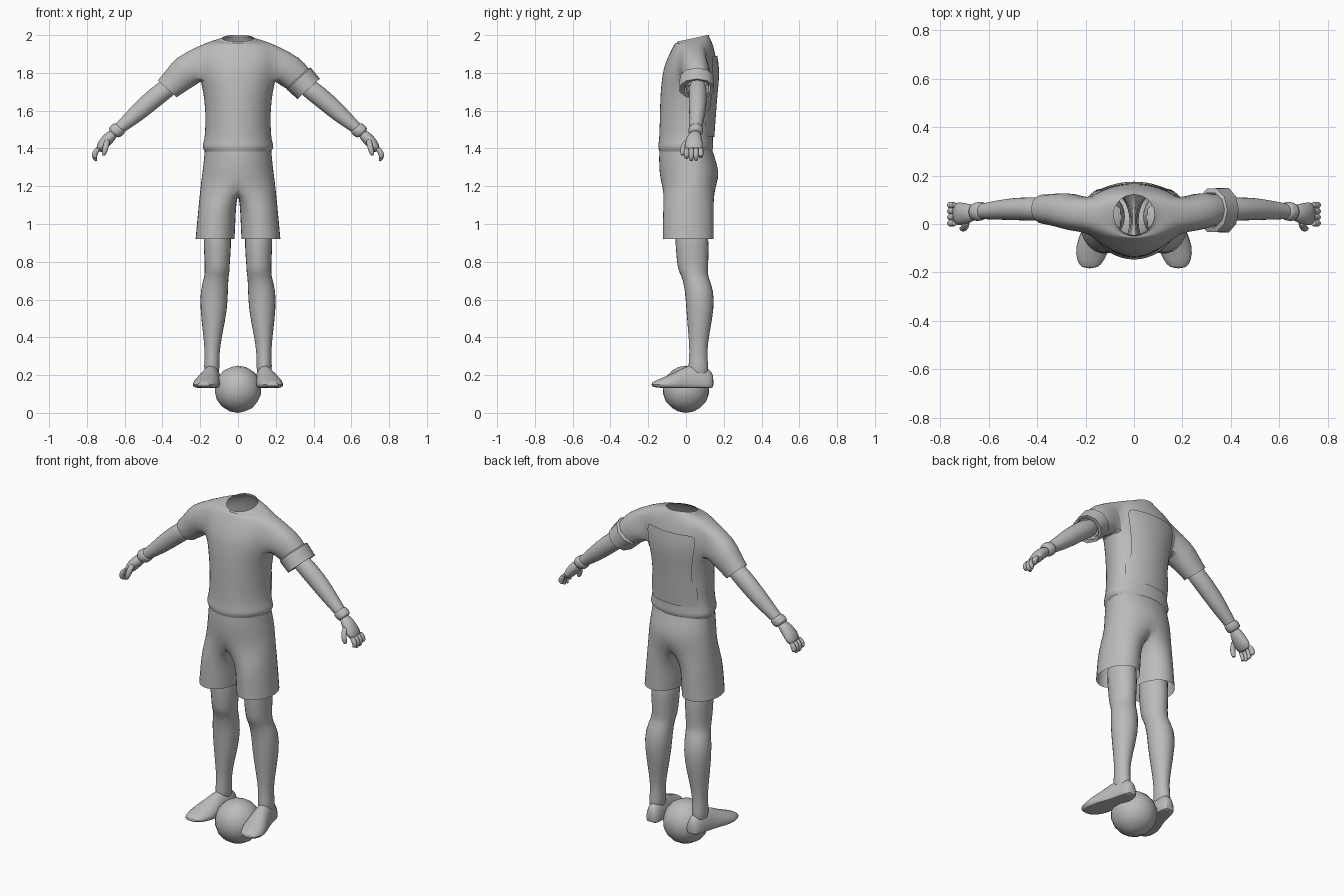
import bpy, bmesh
from math import sin, cos, pi, atan2, radians
from mathutils import Vector

if "Cube" in bpy.data.objects:
    bpy.data.objects.remove(bpy.data.objects["Cube"])

grey = bpy.data.materials.new("plain_grey")
grey.use_nodes = True
grey.diffuse_color = (0.5, 0.5, 0.5, 1)
grey.node_tree.nodes["Principled BSDF"].inputs["Base Color"].default_value = (0.5, 0.5, 0.5, 1)


def finish(name, bm, mirror=False, subdiv=1, angle=50):
    """Turn a bmesh into a smooth-shaded object."""
    bmesh.ops.recalc_face_normals(bm, faces=bm.faces)
    mesh = bpy.data.meshes.new(name)
    bm.to_mesh(mesh)
    bm.free()
    mesh.materials.append(grey)
    ob = bpy.data.objects.new(name, mesh)
    bpy.context.collection.objects.link(ob)
    if mirror:
        mod = ob.modifiers.new("Mirror", "MIRROR")
        mod.merge_threshold = 0.002
    if subdiv:
        mod = ob.modifiers.new("Subdivision", "SUBSURF")
        mod.levels = mod.render_levels = subdiv
    bpy.ops.object.select_all(action="DESELECT")
    ob.select_set(True)
    bpy.context.view_layer.objects.active = ob
    bpy.ops.object.shade_smooth_by_angle(angle=radians(angle))
    return ob


def skin(bm, loops, closed=True):
    """Join successive vertex loops with quads."""
    for a, b in zip(loops, loops[1:]):
        n = len(a)
        for i in range(n if closed else n - 1):
            j = (i + 1) % n
            bm.faces.new((a[i], a[j], b[j], b[i]))


def loft(name, rings, n=12, caps=True, floor=None, **opts):
    """Loft elliptical rings, each given as centre and two half-axis vectors."""
    bm = bmesh.new()
    loops = []
    for c, u, v in rings:
        pts = [Vector(c) + Vector(u) * cos(2 * pi * i / n) + Vector(v) * sin(2 * pi * i / n)
               for i in range(n)]
        if floor is not None:
            for p in pts:
                p.z = max(p.z, floor)
        loops.append([bm.verts.new(p) for p in pts])
    skin(bm, loops)
    if caps:
        bm.faces.new(loops[0])
        bm.faces.new(loops[-1])
    return finish(name, bm, **opts)


ARM_U = Vector((0.74, 0, 0.67))     # across the arm, upward and outward
CY = 0.04                           # depth of the widest line of the body


def arm_rings(rows, side=1):
    """Rows of x, z, thickness, y, depth along the arm."""
    return [((side * x, y, z), (side * r * ARM_U.x, 0, r * ARM_U.z), (0, d, 0))
            for x, z, r, y, d in rows]


def oval(x, front, back, t):
    s = sin(t)
    return x * cos(t), CY + s * ((back - CY) if s > 0 else (CY - front))


# Shirt body: height, half width, front, back, forward dip
body = [(1.385, .178, -.143, .138, 0), (1.405, .191, -.15, .146, 0), (1.425, .187, -.148, .145, 0),
        (1.46, .175, -.142, .142, 0), (1.6, .173, -.14, .152, 0), (1.7, .185, -.136, .16, 0),
        (1.76, .2, -.13, .167, 0), (1.83, .217, -.12, .168, 0), (1.89, .222, -.094, .158, 0),
        (1.945, .205, -.066, .145, 0), (1.97, .14, -.058, .13, .012),
        (1.975, .098, -.05, .12, .02), (1.984, .085, -.046, .122, .018)]
N = 24
bm = bmesh.new()
loops = []
for z, rx, f, b, dip in body:
    loop = []
    for i in range(N):
        x, y = oval(rx, f, b, 2 * pi * i / N)
        loop.append(bm.verts.new((x, y, z + dip * sin(2 * pi * i / N))))
    loops.append(loop)
skin(bm, loops)

# Back panel: a thin copy of the rear faces
panel = bm.copy()
bmesh.ops.delete(panel, context="FACES", geom=[
    f for f in panel.faces
    if not (f.calc_center_median().y > .1 and 1.5 < f.calc_center_median().z < 1.87
            and abs(f.calc_center_median().x) < .14)])
for v in panel.verts:
    v.co.y += .009
finish("back_panel", panel)

# Sleeves: open the shoulder sides and extrude the rims outward
sleeve = [(.265, 1.815, .097, .052, .085), (.315, 1.768, .08, .058, .073), (.374, 1.715, .069, .062, .065)]
for side in (1, -1):
    hole = [f for f in bm.faces if 1.76 < f.calc_center_median().z < 1.93
            and side * f.calc_center_median().x > .18 and abs(f.calc_center_median().y - CY) < .09]
    rim_verts = {v for f in hole for v in f.verts}
    bmesh.ops.delete(bm, geom=hole, context="FACES")
    rim = [e for e in bm.edges if e.is_boundary and set(e.verts) <= rim_verts]
    mid = Vector((0, CY, 1.852))
    angle = {v: atan2((v.co.y - mid.y) / .07, (v.co.z - mid.z) / .09) for e in rim for v in e.verts}
    for c, u, w in arm_rings(sleeve, side):
        nxt = {v: bm.verts.new(Vector(c) + Vector(u) * cos(a) + Vector(w) * sin(a))
               for v, a in angle.items()}
        new_rim = []
        for e in rim:
            p, q = e.verts
            bm.faces.new((p, q, nxt[q], nxt[p]))
            new_rim.append(bm.edges.get((nxt[p], nxt[q])))
        angle = {nxt[v]: a for v, a in angle.items()}
        rim = new_rim
finish("shirt", bm)

# Armband on the left sleeve
loft("armband", arm_rings([(.318, 1.775, .076, .058, .074), (.322, 1.77, .086, .057, .094),
                           (.374, 1.715, .08, .057, .096), (.372, 1.717, .066, .06, .07)]),
     n=10, caps=False, subdiv=0)

# Shorts: half hips that close under the crotch into one leg, then mirrored
bm = bmesh.new()
hips = [(1.41, .176, -.14, .135), (1.36, .18, -.145, .15), (1.28, .189, -.143, .178),
        (1.2, .2, -.132, .165)]
loops = []
for z, rx, f, b in hips:
    loop = []
    for i in range(13):
        x, y = oval(rx, f, b, pi * (i / 12 - .5))
        loop.append(bm.verts.new((max(x, 0), y, z)))
    loops.append(loop)
skin(bm, loops, closed=False)
crotch = [bm.verts.new((0, y, 1.165)) for y in (.1, .02, -.07)]
legs = [loops[-1] + crotch]
for z, x0, x1, f, b in [(1.1, .008, .21, -.125, .15), (1.0, .012, .22, -.125, .15),
                        (.92, .016, .227, -.126, .15)]:
    legs.append([bm.verts.new(((x0 + x1) / 2 + (x1 - x0) / 2 * cos(t),
                               (f + b) / 2 + (b - f) / 2 * sin(t), z))
                 for t in (2 * pi * i / 16 - .75 * pi for i in range(16))])
skin(bm, legs)
finish("shorts", bm, mirror=True)

# Legs: height, inner, outer, front, back
leg = [(1.05, .03, .19, -.07, .12), (.86, .034, .184, -.057, .125), (.78, .042, .178, -.05, .12),
       (.745, .042, .18, -.04, .12), (.72, .048, .18, -.024, .12), (.65, .05, .203, -.008, .15),
       (.55, .053, .203, -.002, .152), (.42, .08, .187, .01, .126), (.32, .098, .176, .018, .112),
       (.25, .095, .182, .01, .12), (.18, .1, .18, .01, .125)]
loft("leg", [(((a + b) / 2, (f + k) / 2, z), ((b - a) / 2, 0, 0), (0, (k - f) / 2, 0))
             for z, a, b, f, k in leg], mirror=True)

# Feet: depth, centre, half width, top height
foot = [(.147, .13, .025, .2), (.125, .132, .045, .24), (.05, .138, .052, .27), (-.02, .153, .062, .24),
        (-.09, .168, .078, .202), (-.15, .18, .06, .178), (-.185, .183, .035, .16)]
loft("foot", [((x, y, .15), (w, 0, 0), (0, 0, top - .15)) for y, x, w, top in foot],
     floor=.132, mirror=True)

# Arms, wristbands and hands
loft("arm", arm_rings([(.33, 1.755, .056, .062, .052), (.43, 1.678, .054, .062, .05),
                       (.5, 1.617, .052, .062, .048), (.56, 1.563, .044, .058, .042),
                       (.62, 1.513, .033, .053, .034), (.66, 1.48, .03, .05, .032)]), mirror=True)
loft("wristband", arm_rings([(.622, 1.513, .032, .053, .034), (.627, 1.508, .043, .053, .042),
                             (.656, 1.483, .043, .051, .042), (.662, 1.477, .03, .05, .032)]),
     n=10, mirror=True)
loft("palm", arm_rings([(.65, 1.487, .026, .05, .03), (.685, 1.455, .033, .042, .042),
                        (.715, 1.42, .032, .042, .05), (.742, 1.385, .02, .042, .05)]), mirror=True)


def finger(name, path, r):
    loft(name, [(p, (r * k, 0, .3 * r * k), (0, r * k, 0)) for p, k in zip(path, (1, 1.1, 1, .6))],
         n=8, mirror=True)


for i, tip in enumerate((1.345, 1.33, 1.332, 1.35)):
    y = .003 + .025 * i
    finger(f"finger_{i + 1}", [(.737, y, 1.405), (.756, y, 1.38), (.762, y, 1.355), (.753, y, tip)], .0145)
finger("thumb", [(.69, .012, 1.452), (.697, -.012, 1.42), (.706, -.02, 1.385), (.714, -.018, 1.36)], .015)

# Ball: truncated icosahedron panels, domed onto a sphere
bm = bmesh.new()
bmesh.ops.create_icosphere(bm, subdivisions=1, radius=1)
bmesh.ops.bevel(bm, geom=list(bm.verts), offset=33.333, offset_type="PERCENT",
                segments=1, affect="VERTICES")
bmesh.ops.remove_doubles(bm, verts=bm.verts, dist=.01)
bmesh.ops.poke(bm, faces=bm.faces)
for v in bm.verts:
    v.co = v.co.normalized() * .125 + Vector((0, 0, .125))
finish("ball", bm, subdiv=0, angle=15)
